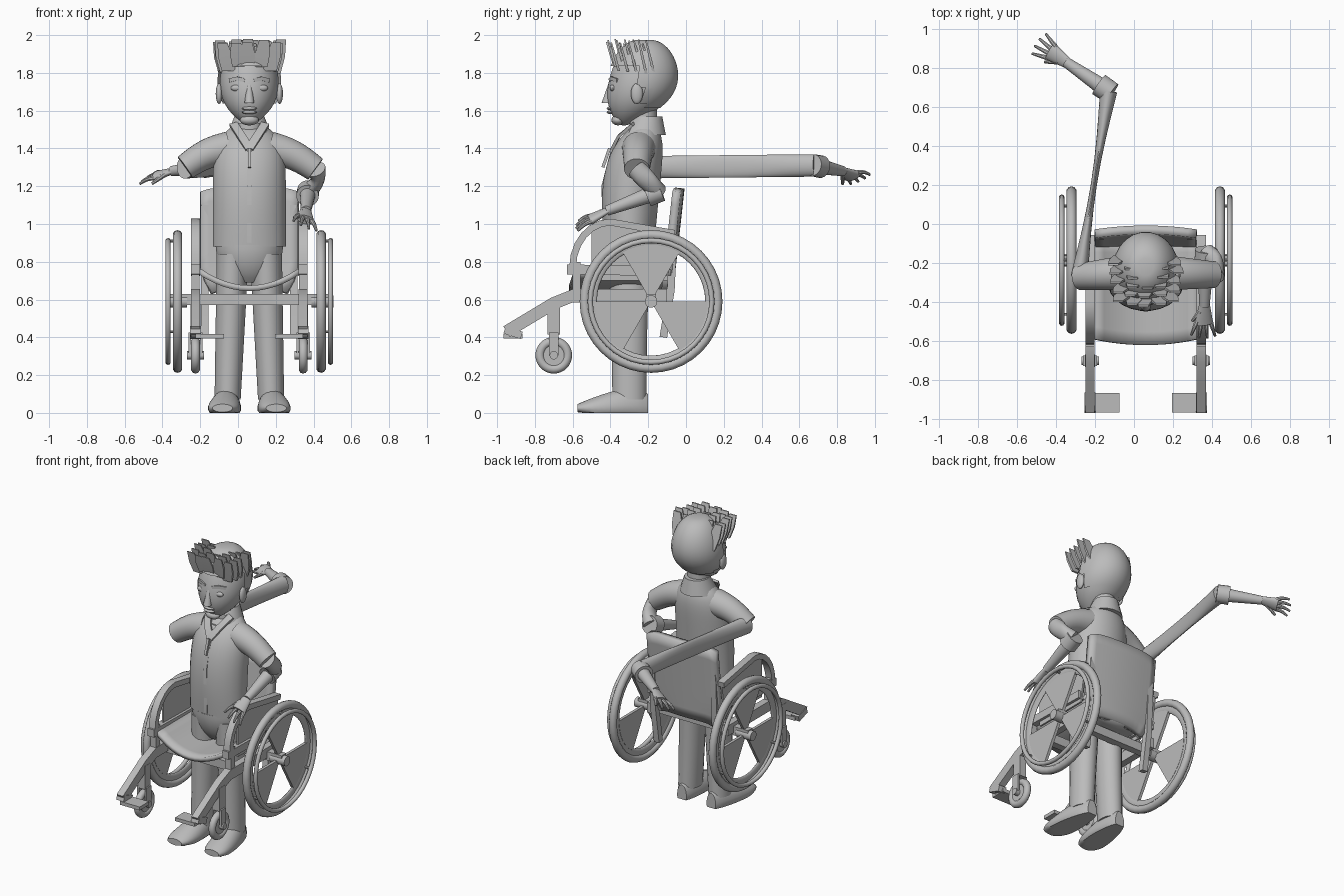
import bpy, bmesh, math, random
from math import pi, sin, cos
from mathutils import Vector, Matrix

cube = bpy.data.objects.get("Cube")
if cube:
    bpy.data.objects.remove(cube, do_unlink=True)

random.seed(4)
V = Vector
X, Y, Z = V((1, 0, 0)), V((0, 1, 0)), V((0, 0, 1))
CENTRE = X * 0.06              # symmetry plane of the chair and the body
SIDES = (("right", -1), ("left", 1))

grey = bpy.data.materials.new("plain_grey")
grey.use_nodes = True
grey.diffuse_color = (0.5, 0.5, 0.5, 1)
grey.node_tree.nodes["Principled BSDF"].inputs["Base Color"].default_value = grey.diffuse_color


def dress(ob, name, angle=40):
    ob.name = name
    ob.data.materials.append(grey)
    bpy.ops.object.select_all(action='DESELECT')
    ob.select_set(True)
    bpy.context.view_layer.objects.active = ob
    bpy.ops.object.shade_smooth_by_angle(angle=math.radians(angle))
    return ob


def finish(bm, name, angle=40):
    bmesh.ops.recalc_face_normals(bm, faces=bm.faces)
    mesh = bpy.data.meshes.new(name)
    bm.to_mesh(mesh)
    bm.free()
    ob = bpy.data.objects.new(name, mesh)
    bpy.context.collection.objects.link(ob)
    return dress(ob, name, angle)


def loft(name, rings, ref=X, axis=None, n=20, cut=None, angle=40):
    """Skin rings given as (centre, half size along ref, half size across)."""
    bm = bmesh.new()
    loops = []
    corner = math.sqrt(2) if n == 4 else 1
    for i, (centre, a, b) in enumerate(rings):
        after, before = rings[min(i + 1, len(rings) - 1)][0], rings[max(i - 1, 0)][0]
        t = axis or (after - before).normalized()
        u = (ref - t * ref.dot(t)).normalized()
        v = t.cross(u)
        loop = []
        for j in range(n):
            turn = 2 * pi * (j + 0.5) / n
            p = centre + corner * (u * a * cos(turn) + v * b * sin(turn))
            p.z = max(p.z, 0)
            loop.append(bm.verts.new(p))
        loops.append(loop)
    for low, high in zip(loops, loops[1:]):
        for j in range(n):
            k = (j + 1) % n
            bm.faces.new((low[j], low[k], high[k], high[j]))
    bm.faces.new(loops[0][::-1])
    bm.faces.new(loops[-1])
    if cut:
        unwanted = [f for f in bm.faces if cut(f.calc_center_median())]
        bmesh.ops.delete(bm, geom=unwanted, context='FACES')
    return finish(bm, name, angle)


def limb(name, start, end, r, r_end, flat=1, pinch=0, bow=V(), ref=Z, **options):
    """Tapered tube, optionally flattened, pinched or bowed in the middle."""
    rings = []
    for k in range(9):
        t = k / 8
        size = r + (r_end - r) * t
        wave = sin(pi * t)
        rings.append((start.lerp(end, t) + bow * wave, size, size * flat * (1 - pinch * wave)))
    return loft(name, rings, ref, **options)


def bar(name, points, a, b, ref=X):
    return loft(name, [(p, a, b) for p in points], ref, n=4, angle=25)


def ring(name, centre, major, minor, flat=1):
    bpy.ops.mesh.primitive_torus_add(location=centre, rotation=(0, pi / 2, 0), major_radius=major,
                                     minor_radius=minor, major_segments=40, minor_segments=10)
    bpy.context.object.scale.z = flat
    return dress(bpy.context.object, name)


def plate(name, outline, thick):
    bm = bmesh.new()
    face = bm.faces.new([bm.verts.new(p - X * thick / 2) for p in outline])
    made = bmesh.ops.extrude_face_region(bm, geom=[face])["geom"]
    bmesh.ops.translate(bm, vec=X * thick, verts=[v for v in made if isinstance(v, bmesh.types.BMVert)])
    return finish(bm, name, 25)


def sheet(name, shape, thick):
    bm = bmesh.new()
    bmesh.ops.create_grid(bm, x_segments=12, y_segments=8, size=1)
    for v in bm.verts:
        v.co = CENTRE + V(shape(v.co.x, (v.co.y + 1) / 2))
    ob = finish(bm, name)
    solid = ob.modifiers.new("thickness", 'SOLIDIFY')
    solid.thickness, solid.offset = thick, 0


def ball(name, centre, size):
    bm = bmesh.new()
    bmesh.ops.create_uvsphere(bm, u_segments=16, v_segments=10, radius=1,
                              matrix=Matrix.Translation(centre) @ Matrix.Diagonal((*size, 1)))
    return finish(bm, name)


# Wheelchair: everything that comes in pairs
for side, s in SIDES:
    def frame(*spots):
        return [CENTRE + V((s * 0.285, y, z)) for y, z in spots]

    out = X * s
    hub = CENTRE + out * 0.38 + V((0, -0.185, 0.59))

    def around(radius, turn):
        return hub + radius * (Y * cos(turn) + Z * sin(turn))

    # wheel
    rim_offset = out * 0.05
    ring(side + "_tyre", hub, 0.352, 0.026)
    ring(side + "_wheel_rim", hub, 0.32, 0.033, flat=0.35)
    ring(side + "_hand_rim", hub + rim_offset, 0.322, 0.014)
    limb(side + "_hub", hub - rim_offset, hub + out * 0.065, 0.033, 0.033)
    for k in range(3):
        middle = pi / 2 + k * 2 * pi / 3
        arc = [middle + j * pi / 24 for j in range(-4, 5)]
        blade = [around(0.3, turn) for turn in arc]
        blade += [around(0.03, arc[-1]), around(0.03, arc[0])]
        plate(f"{side}_wheel_blade_{k}", blade, 0.02)
        clip = around(0.32, middle)
        limb(f"{side}_rim_clip_{k}", clip, clip + rim_offset, 0.008, 0.008, n=8)

    # side frame
    sweep = [pi / 2 * k / 6 for k in range(7)]
    arm = frame(*[(-0.4 - 0.2 * cos(a), 0.77 + 0.24 * sin(a)) for a in sweep], (-0.06, 0.95))
    bar(side + "_armrest", arm, 0.024, 0.018)
    plate(side + "_side_guard", arm[4:] + frame((-0.1, 0.7), (-0.5, 0.7)), 0.012)
    bar(side + "_upper_rail", frame((-0.63, 0.76), (-0.1, 0.75)), 0.024, 0.026)
    bar(side + "_lower_rail", frame((-0.6, 0.62), (-0.1, 0.62)), 0.024, 0.035)
    bar(side + "_front_post", frame((-0.58, 0.6), (-0.58, 0.8)), 0.022, 0.022)
    post = frame((-0.06, 1.1), (-0.08, 0.65), (-0.12, 0.4))
    bar(side + "_back_post", [p - out * 0.05 for p in post], 0.02, 0.02)
    bar(side + "_leg_rest", frame((-0.5, 0.62), (-0.6, 0.62), (-0.7, 0.58), (-0.8, 0.52), (-0.95, 0.43)),
        0.024, 0.033)
    toe, heel = frame((-0.96, 0.44), (-0.87, 0.41))
    bar(side + "_foot_bracket", [toe, heel], 0.028, 0.02)
    hinge = toe.lerp(heel, 0.5) - Z * 0.02
    bar(side + "_foot_plate", [hinge, hinge - out * 0.15], 0.05, 0.012, ref=Y)

    # caster
    caster, = frame((-0.7, 0.305))
    bar(side + "_caster_stem", [caster + Z * 0.11, caster + Z * 0.27], 0.026, 0.032)
    for part, offset in (("inner", -out * 0.03), ("outer", out * 0.03)):
        prong = caster + offset
        bar(f"{side}_caster_{part}_fork", [prong, prong + Z * 0.12], 0.006, 0.026)
    ring(side + "_caster_tyre", caster, 0.073, 0.024)
    for part, reach, r in (("disc", 0.015, 0.058), ("bolt", 0.045, 0.022)):
        limb(f"{side}_caster_{part}", caster - X * reach, caster + X * reach, r, r)

# Wheelchair: cross members, seat and backrest
for name, y, reach in (("axle_bar", -0.185, X * 0.42), ("front_cross_bar", -0.45, X * 0.28)):
    middle = CENTRE + V((0, y, 0.6))
    bar(name, [middle - reach, middle + reach], 0.03, 0.025, ref=Z)
sheet("seat_sling", lambda u, v: (0.265 * u, -0.08 - v * (0.54 - 0.03 * u * u), 0.66 + 0.09 * u * u), 0.03)
sheet("backrest", lambda u, v: (u * min(0.26, 0.2 + 0.3 * v), 0.06 * v - 0.09 - 0.02 * u * u,
                                0.65 + 0.54 * v - 0.02 * u ** 6), 0.045)

# Legs, hips and shoes
for side, s in SIDES:
    def leg(d, z):
        return CENTRE + V((s * d, -0.3, z))

    limb(side + "_trouser_leg", leg(0.115, 0.07), leg(0.088, 0.84), 0.07, 0.086, flat=1.3,
         pinch=0.05, ref=X, axis=Z)
    shoe = []
    for k in range(13):
        t = k / 12
        close = sin(pi * (0.04 + 0.92 * t)) ** 0.3
        spot = leg(0.112 + 0.03 * t, 0.025) + Y * (0.1 - 0.375 * t)
        shoe.append((spot, close * (0.066 + 0.035 * t), close * (0.14 - 0.1 * t)))
    loft(side + "_shoe", shoe, axis=-Y)
hips = []
for k in range(9):
    size = sin(pi / 2 * (k + 1) / 9) ** 0.5
    hips.append((CENTRE + V((0, -0.3, 0.69 + 0.025 * k)), 0.18 * size, 0.135 * size))
loft("hips", hips, axis=Z, n=24)

# Vest narrows sharply to the neck and leans back toward the shoulders
vest = []
for k in range(21):
    t = k / 20
    close = 1 - 0.65 * t ** 9
    centre = CENTRE + V((0, -0.3 + 0.09 * t ** 3, 0.88 + 0.65 * t))
    vest.append((centre, 0.195 * close, (0.132 + 0.02 * sin(pi * t)) * close))
loft("vest", vest, axis=Z, n=24)
throat = CENTRE + V((0, -0.225, 1.47))
limb("neck", throat, throat + Z * 0.18, 0.075, 0.07, ref=X, axis=Z)
limb("collar", throat, throat + Z * 0.1 + Y * 0.02, 0.12, 0.08, ref=X, axis=Z, cut=lambda c: c.y < -0.29)
seam = [CENTRE + V((0, y, z)) for y, z in ((-0.432, 0.9), (-0.442, 1.2), (-0.39, 1.4))]
bar("front_seam", seam, 0.012, 0.006)
bar("zip_pull", [seam[-1] - Y * 0.015, seam[-1] - Y * 0.05 - Z * 0.1], 0.008, 0.008)
for side, s in SIDES:
    tip = CENTRE + V((s * 0.085, -0.28, 1.53))
    bar(side + "_lapel", [seam[-1], seam[-1].lerp(tip, 0.5) - Y * 0.02, tip], 0.022, 0.008)


# Arms and hands
def hand(side, wrist, aim, across):
    knuckles = wrist + aim * 0.09
    limb(side + "_palm", wrist - aim * 0.02, knuckles + aim * 0.01, 0.027, 0.05, flat=0.5, ref=across)
    for k in range(4):
        fan = k / 1.5 - 1
        base = knuckles + across * fan * 0.038
        end = base + (aim + across * fan * 0.35) * (0.1 - 0.02 * abs(fan))
        limb(f"{side}_finger_{k}", base, end, 0.014, 0.007, bow=Z * 0.008, n=8)
    base = wrist + aim * 0.03 - across * 0.02
    limb(side + "_thumb", base, base + aim * 0.06 - across * 0.045 - Z * 0.02, 0.016, 0.008, n=8)


RIGHT_ARM = V((-0.05, -0.25, 1.4)), V((-0.28, -0.27, 1.3)), V((-0.13, 0.68, 1.31)), V((-0.35, 0.83, 1.28))
LEFT_ARM = V((0.17, -0.25, 1.4)), V((0.41, -0.26, 1.29)), V((0.37, -0.15, 1.17)), V((0.36, -0.42, 1.07))
for (side, s), (shoulder, opening, elbow, wrist) in zip(SIDES, (RIGHT_ARM, LEFT_ARM)):
    aim = (wrist - elbow).normalized()
    limb(side + "_sleeve", shoulder, opening, 0.09, 0.068, bow=Z * 0.02)
    limb(side + "_cuff", elbow - aim * 0.02, elbow + aim * 0.06, 0.058, 0.06)
    limb(side + "_forearm", elbow, wrist, 0.045, 0.027)
    hand(side, wrist, (aim - Z * 0.15).normalized(), -s * (aim.cross(Z) + Z * 0.4).normalized())
limb("right_stretched_sleeve", RIGHT_ARM[1], RIGHT_ARM[2], 0.06, 0.06, flat=0.75, pinch=0.65)
limb("left_upper_arm", LEFT_ARM[1], LEFT_ARM[2], 0.055, 0.05, pinch=0.3, bow=X * 0.03, ref=Y)


# Head: rounded egg with a narrow, forward chin; the hair reuses it, enlarged
def skull(first, grow):
    rings = []
    for k in range(first, 24):
        t = (1 - cos(pi * k / 24)) / 2
        round_off = sin(pi * t) ** (0.4 + 0.3 * (1 - t) ** 2)
        centre = CENTRE + V((0, -0.22 - 0.11 * (1 - t) ** 3, 1.52 + 0.45 * t + grow / 2))
        rings.append((centre, 0.157 * round_off + grow, 0.178 * round_off + grow))
    return rings


loft("head", skull(1, 0), axis=Z, n=24, angle=60)
loft("hair_cap", skull(7, 0.013), axis=Z, n=24, angle=25,
     cut=lambda c: c.z < 1.62 or c.y < -0.27 and c.z < 1.83 or c.y < -0.22 and c.z < 1.72)

# Face
face = CENTRE + V((0, -0.4, 1.72))
limb("nose", face + Z * 0.02, face - Y * 0.02 - Z * 0.08, 0.012, 0.027, ref=X, axis=Z, n=10)
ball("upper_lip", face - Z * 0.108, (0.04, 0.02, 0.01))
ball("lower_lip", face - Z * 0.128, (0.04, 0.02, 0.01))
ball("chin", face + V((0, 0.04, -0.17)), (0.05, 0.035, 0.028))
for side, s in SIDES:
    eye = face + V((s * 0.064, 0.012, 0))
    ball(side + "_eye", eye, (0.035, 0.016, 0.018))
    brow = eye + Z * 0.04
    bar(side + "_brow", [brow - X * s * 0.04 - Y * 0.015, brow - Y * 0.005 + Z * 0.01,
                         brow + X * s * 0.04 + Y * 0.025], 0.01, 0.006, ref=Z)
    ball(side + "_ear", face + V((s * 0.16, 0.14, -0.03)), (0.018, 0.032, 0.055))

# Rows of overlapping flat tufts leaning forward over the forehead and crown
for row in range(5):
    for k in range(-2, 3):
        d = k * (0.052 + 0.003 * row) + random.uniform(-0.01, 0.01)
        drop = 2.5 * d * d
        root = CENTRE + V((d, -0.38 + 0.045 * row + 2 * d * d, 1.84 - drop))
        lean = V((0.15 * d, -0.02, 0.065 + 0.5 * drop + random.uniform(-0.008, 0.005)))
        loft(f"hair_tuft_{row}_{k + 2}", [(root, 0.036, 0.007), (root + lean, 0.04, 0.007),
                                          (root + lean * 2, 0.026, 0.004)], axis=Z, n=4, angle=25)
